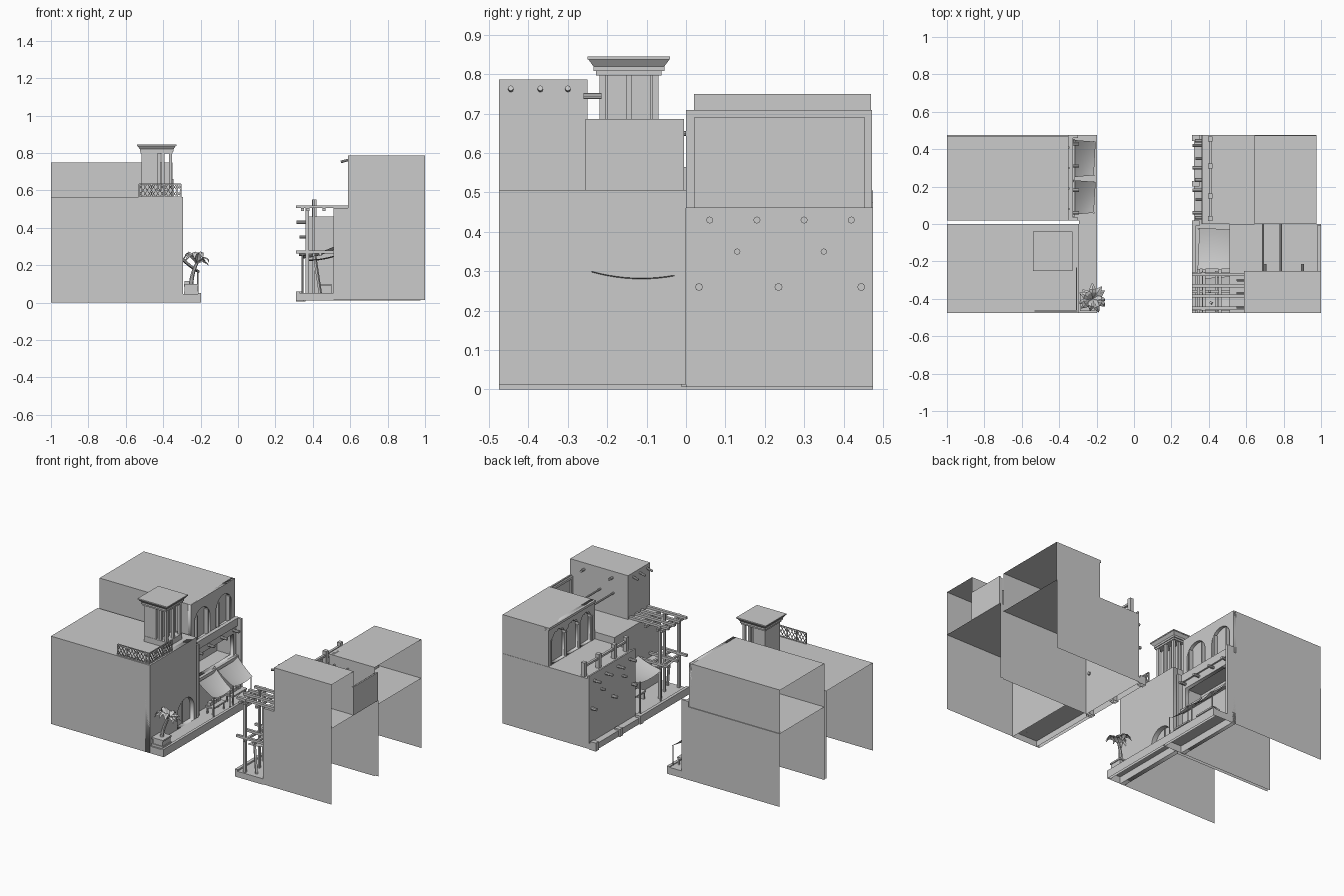
import bpy, bmesh, math, random
from mathutils import Vector, Matrix

if "Cube" in bpy.data.objects:
    bpy.data.objects.remove(bpy.data.objects["Cube"])
random.seed(3)
pi = math.pi

def mesh_obj(name, bm):
    me = bpy.data.meshes.new(name)
    bm.to_mesh(me); bm.free()
    ob = bpy.data.objects.new(name, me)
    bpy.context.collection.objects.link(ob)
    return ob

def boxes(name, items, skip=()):
    """Join (x0,x1,y0,y1,z0,z1) boxes; skip leaves out the faces with these directions."""
    bm = bmesh.new()
    for x0, x1, y0, y1, z0, z1 in items:
        m = Matrix.Translation(((x0+x1)/2, (y0+y1)/2, (z0+z1)/2)) @ Matrix.Diagonal((x1-x0, y1-y0, z1-z0, 1))
        bmesh.ops.create_cube(bm, size=1, matrix=m)
    if skip:
        bm.normal_update()
        gone = [f for f in bm.faces if any((s[0] == '+') == (f.normal['xyz'.index(s[1])] > 0)
                and abs(f.normal['xyz'.index(s[1])]) > .9 for s in skip)]
        bmesh.ops.delete(bm, geom=gone, context='FACES')
    return mesh_obj(name, bm)

def rods(name, items, sides=8):
    """Join cylinders given as (start, end, radius)."""
    bm = bmesh.new()
    for a, b, r in items:
        a, b = Vector(a), Vector(b)
        m = Matrix.Translation((a+b)/2) @ (b-a).to_track_quat('Z', 'Y').to_matrix().to_4x4()
        if sides == 4:
            m = m @ Matrix.Rotation(pi/4, 4, 'Z')
        bmesh.ops.create_cone(bm, cap_ends=True, segments=sides, radius1=r, radius2=r, depth=(b-a).length, matrix=m)
    return mesh_obj(name, bm)

def arch(yc, w, z0, spring, rise, lobes=0, n=30):
    pts = [(yc-w/2, z0), (yc+w/2, z0)]
    for i in range(n+1):
        t = pi*i/n
        k = 1 - (.16*(1-abs(math.sin(lobes*t))) if lobes and 0 < i < n else 0)
        pts.append((yc+w/2*k*math.cos(t), spring+rise*k*math.sin(t)))
    return pts

def rect(y0, y1, z0, z1):
    return [(y0, z0), (y1, z0), (y1, z1), (y0, z1)]

def facade(name, x0, x1, outline, holes):
    """Wall slab in the y-z plane with holes cut through."""
    cu = bpy.data.curves.new(name, 'CURVE')
    cu.dimensions, cu.fill_mode, cu.extrude = '2D', 'BOTH', (x1-x0)/2
    for pts in [outline]+holes:
        sp = cu.splines.new('POLY')
        sp.points.add(len(pts)-1)
        for p, (y, z) in zip(sp.points, pts):
            p.co = (y, z, 0, 1)
        sp.use_cyclic_u = True
    tmp = bpy.data.objects.new(name+"_tmp", cu)
    bpy.context.collection.objects.link(tmp)
    dg = bpy.context.evaluated_depsgraph_get()
    me = bpy.data.meshes.new_from_object(tmp.evaluated_get(dg))
    bpy.data.objects.remove(tmp)
    me.transform(Matrix(((0, 0, 1, (x0+x1)/2), (1, 0, 0, 0), (0, 1, 0, 0), (0, 0, 0, 1))))
    ob = bpy.data.objects.new(name, me)
    bpy.context.collection.objects.link(ob)
    return ob

def cloth(name, p00, p10, p01, p11, sag, n=10):
    """Hanging fabric between four corners."""
    bm = bmesh.new()
    P = [Vector(p) for p in (p00, p10, p01, p11)]
    g = []
    for i in range(n+1):
        for j in range(n+1):
            u, v = i/n, j/n
            p = (P[0]*(1-u)+P[1]*u)*(1-v)+(P[2]*(1-u)+P[3]*u)*v
            p.z -= sag*4*(.6*u*(1-u)+.4*v*(1-v))
            g.append(bm.verts.new(p))
    for i in range(n):
        for j in range(n):
            k = i*(n+1)+j
            f = bm.faces.new((g[k], g[k+n+1], g[k+n+2], g[k+1]))
            f.smooth = True
    return mesh_obj(name, bm)

# ---- left front house: open on the outer side and below
boxes("left_front_house", [(-1, -.295, -.475, 0, 0, .565)], ('-x', '-z', '+x'))
facade("left_front_facade", -.325, -.295, rect(-.475, 0, 0, .565), [arch(-.11, .17, .045, .13, .085)])
boxes("left_front_door", [(-.335, -.325, -.21, -.01, .04, .23), (-.325, -.318, -.113, -.107, .045, .21)])
boxes("left_plinth", [(-.295, -.2, -.475, .02, 0, .045), (-.335, -.2, .02, .475, 0, .045),
                      (-.215, -.197, -.475, .475, .0, .05)], ('-z',))

# roof lattice railings
def lattice(origin, axis, length, h=.07):
    o, a, up = Vector(origin), Vector(axis), Vector((0, 0, 1))
    out = [(o, o+a*length, .004), (o+up*h, o+a*length+up*h, .004)]
    n = int(length/.0225)
    for i in range(n+1):
        s = a*(length*i/n)
        if i % 3 == 0 or i == n:
            out.append((o+s, o+s+up*h, .004))
        for d, z in ((1, 0), (-1, 0), (1, h/2), (-1, h/2)):
            e = i+d
            if 0 <= e <= n:
                out.append((o+s+up*z, o+a*(length*e/n)+up*(z+h/2), .0022))
    return out
rods("roof_lattice", lattice((-.53, -.465, .565), (1, 0, 0), .225) + lattice((-.307, -.465, .565), (0, 1, 0), .23), 4)

# wind tower: core, columns and flared cap
boxes("tower_core", [(-.515, -.43, -.22, -.07, .565, .8)])
boxes("tower_columns", [(x-.008, x+.008, y-.008, y+.008, .565, .8) for x in (-.4, -.362)
                        for y in (-.212, -.145, -.078)] + [(-.43, -.415, -.2, -.09, .565, .8)])
boxes("tower_base", [(-.515, -.352, -.222, -.068, .565, .6)])
boxes("tower_cap_bands", [(-.52, -.35, -.228, -.062, .797, .808), (-.525, -.345, -.235, -.055, .808, .82),
                          (-.54, -.33, -.25, -.04, .838, .845)])
bm = bmesh.new()
bmesh.ops.create_cone(bm, cap_ends=True, segments=4, radius1=.09*2**.5, radius2=.103*2**.5, depth=.018,
                      matrix=Matrix.Translation((-.435, -.145, .829)) @ Matrix.Rotation(pi/4, 4, 'Z'))
mesh_obj("tower_cap_flare", bm)

# potted palm
boxes("palm_pot", [(-.29, -.21, -.465, -.375, .045, .06), (-.285, -.215, -.46, -.38, .06, .09),
                   (-.29, -.21, -.465, -.375, .09, .1)])
trunk = [Vector((-.25+.03*t*t, -.42+.02*t, .09+.12*t)) for t in [i/6 for i in range(7)]]
rods("palm_trunk", [(trunk[i], trunk[i+1], .012-.0006*i) for i in range(6)])
bm = bmesh.new()
for k in range(11):
    a = k*2*pi/11+random.uniform(-.2, .2)
    L, lift = random.uniform(.065, .085), random.uniform(.02, .075)
    d, s = Vector((math.cos(a), math.sin(a), 0)), Vector((-math.sin(a), math.cos(a), 0))
    rows = []
    for i in range(6):
        t = i/5
        c = trunk[-1] + d*L*t + Vector((0, 0, lift*math.sin(t*2.3)*1.1-.03*t*t))
        c.x, c.y = min(c.x, -.155), max(c.y, -.475)
        w = .019*math.sin(pi*(.12+.86*t))
        rows.append([bm.verts.new(p) for p in (c-s*w-Vector((0, 0, w*.4)), c, c+s*w-Vector((0, 0, w*.4)))])
    for r, q in zip(rows, rows[1:]):
        for j in (0, 1):
            bm.faces.new((r[j], q[j], q[j+1], r[j+1]))
mesh_obj("palm_leaves", bm)

# ---- left back house: lower storey with loggia, upper storey with two arches
boxes("left_back_lower", [(-1, -.335, .02, .475, 0, .47)], ('-x', '-z', '+x'))
boxes("left_back_upper", [(-1, -.35, .02, .47, .47, .75)], ('-x', '-z', '+x'))
facade("left_back_lower_facade", -.36, -.335, rect(.02, .475, 0, .47), [rect(.06, .435, .27, .41)])
boxes("loggia_recess", [(-.46, -.36, .05, .445, .265, .415)], ('+x',))
facade("left_back_upper_facade", -.37, -.35, rect(.02, .47, .47, .75),
       [arch(y, .16, .5, .61, .08) for y in (.135, .355)])
boxes("upper_arch_backs", [(-.4, -.37, y-.1, y+.1, .49, .71) for y in (.135, .355)])
boxes("upper_arch_sills", [(-.37, -.345, y-.06, y-.05, .5, .66) for y in (.135, .355)]
      + [(-.37, -.345, y+.05, y+.06, .5, .66) for y in (.135, .355)])
boxes("left_balcony", [(-.35, -.325, .02, .475, .455, .505), (-.34, -.3, .46, .475, .045, .505),
                       (-.34, -.3, .02, .035, .045, .505), (-.345, -.315, .04, .455, .25, .27)])
rods("left_pegs", [((-.34, y, .435), (-.293, y, .435), .009) for y in (.06, .18, .31, .43)])

# market awnings and stalls
for k, (y0, y1) in enumerate(((.05, .235), (.25, .45))):
    cloth(f"awning_{k}", (-.33, y0, .26), (-.33, y1, .28), (-.215, y0+.01, .17), (-.205, y1-.01, .17), .022)
    rods(f"awning_poles_{k}", [((-.215, y, .045), (-.215, y, .175), .004) for y in (y0+.01, y1-.01)])
    boxes(f"stall_{k}", [(-.29, -.23, y0+.03, y1-.03, .085, .095)] +
          [(x, x+.008, y, y+.008, .045, .085) for x in (-.285, -.243) for y in (y0+.035, y1-.043)])
    boxes(f"crates_{k}", [(-.285, -.26, y0+.04+i*.04, y0+.07+i*.04, .095, .115) for i in range(3)])

# ---- right front house: lower block, tower room, terrace
boxes("right_front_lower", [(.51, 1, -.475, 0, .015, .505)], ('+x', '-z'))
boxes("right_front_tower", [(.588, 1, -.475, -.25, .505, .787)], ('+x', '-z'))
boxes("terrace_back_wall", [(.99, 1, -.255, -.005, .505, .687)])
boxes("terrace_wall_frame", [(.98, .99, -.25, -.235, .505, .68), (.98, .99, -.02, -.005, .505, .68),
                             (.98, .99, -.25, -.005, .665, .68)])
rods("terrace_poles", [((x, -.25, .65), (x, 0, .65), .006) for x in (.69, .785)])
rods("tower_pegs", [((.6, y, .765), (.55, y, .752), .007) for y in (-.445, -.37, -.3)]
     + [((.7, -.26, .745), (.7, -.215, .745), .008), ((.9, -.26, .745), (.9, -.215, .745), .008)])
boxes("right_front_plinth", [(.31, .51, -.475, 0, .012, .05), (.31, .33, -.475, 0, .012, .06)], ('-z',))

# timber pergola with loose beams
rods("pergola_posts", [((x, y, .05), (x, y, .52), .012) for x, y in ((.37, -.455), (.37, -.265))]
     + [((.405, -.36, .05), (.405, -.36, .55), .009), ((.44, -.44, .05), (.41, -.42, .25), .009)], 4)
boxes("pergola_beams", [(.31, .588, y-.009, y+.009, .505, .52) for y in (-.45, -.385, -.33, -.27)]
      + [(x-.008, x+.008, -.475, -.24, .49, .505) for x in (.345, .375, .46)]
      + [(.31, .51, y-.008, y+.008, .262, .277) for y in (-.455, -.36, -.265)]
      + [(x-.007, x+.007, -.47, -.25, .25, .263) for x in (.37, .44)])
cloth("pergola_canopy", (.515, -.24, .3), (.515, -.03, .29), (.34, -.24, .25), (.35, -.02, .245), .02)
cloth("pergola_sail", (.51, -.46, .25), (.51, -.28, .25), (.38, -.45, .23), (.38, -.29, .23), .012)
rods("canopy_poles", [((.345, y, .05), (.345, y, .255), .005) for y in (-.235, -.025)])
boxes("pergola_bench", [(.44, .5, -.22, -.05, .09, .1), (.44, .5, -.21, -.2, .05, .09), (.44, .5, -.07, -.06, .05, .09)])

# ---- right back house: plain lower wall, terrace, cusped upper arcade
boxes("right_back_lower", [(.36, .975, 0, .475, .01, .46)], ('+x', '-z'))
boxes("right_back_upper", [(.65, .975, 0, .473, .46, .71)], ('+x', '-z', '-x'))
facade("arcade_facade", .65, .675, rect(0, .473, .46, .71),
       [arch(y, w, .462, .61, .055, 5) for y, w in ((.09, .115), (.222, .125), (.366, .14))])
boxes("arcade_back", [(.675, .685, .02, .455, .46, .69)])
rods("arcade_columns", [((.655, y, .46), (.655, y, .62), .009) for y in (.028, .153, .29, .442)])
boxes("arcade_cornice", [(.643, .65, 0, .473, .695, .71)])
boxes("terrace_posts", [(.395, .42, y-.013, y+.013, .46, .55) for y in (.03, .15, .31, .455)]
      + [(.4, .415, .03, .455, .515, .528), (.36, .37, 0, .475, .46, .475)])
rods("right_pegs", [((.37, y, .26), (.325, y, .26), .01) for y in (.033, .235, .445)]
     + [((.37, y, .43), (.312, y, .43), .009) for y in (.06, .18, .3, .42)]
     + [((.37, y, .35), (.33, y, .35), .008) for y in (.13, .35)])
boxes("right_back_plinth", [(.32, .36, 0, .475, .006, .045), (.31, .35, .445, .475, .006, .06),
                            (.31, .35, -.012, .02, .006, .06), (.31, .35, .2, .23, .006, .055)], ('-z',))
